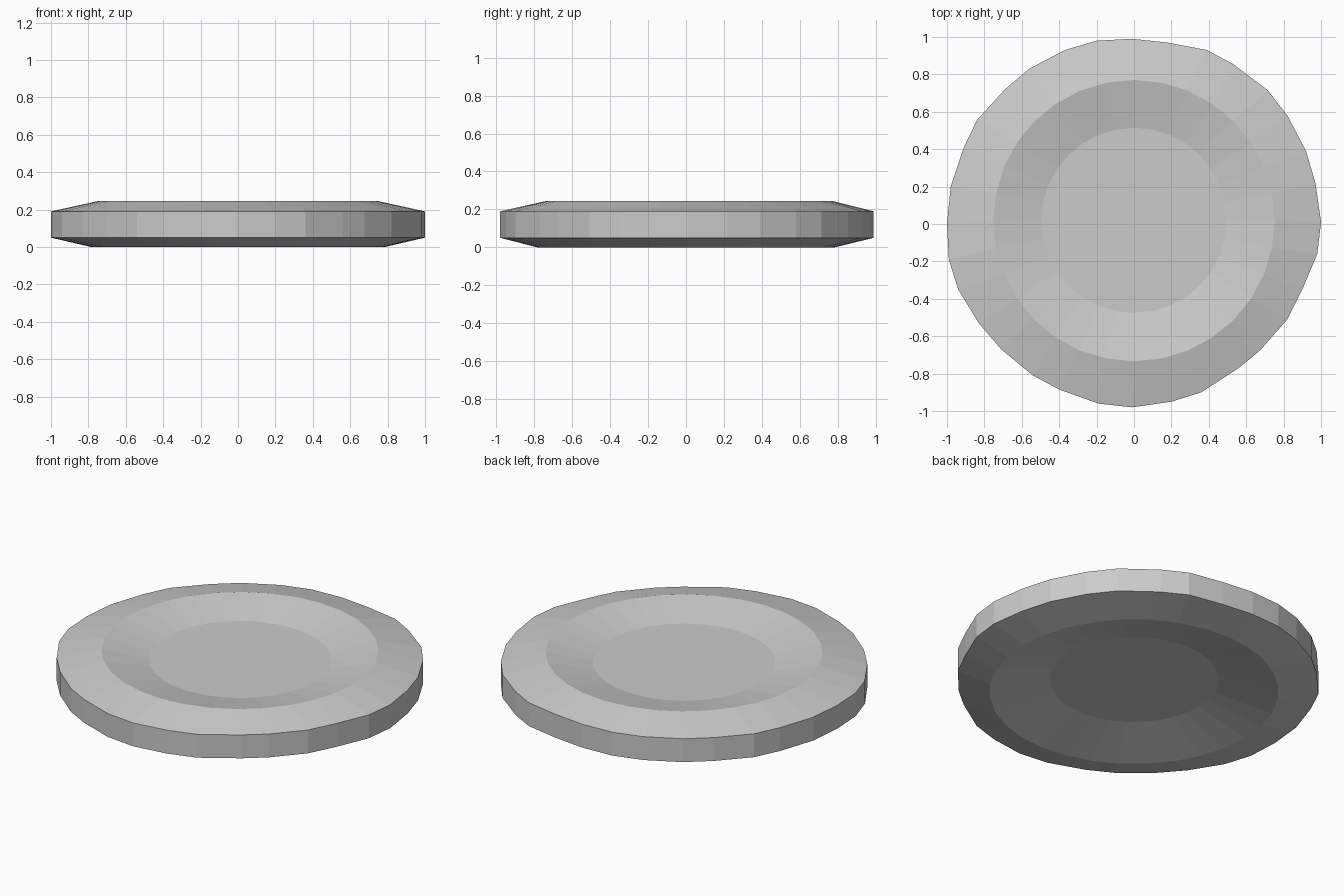
import bpy, bmesh
from math import cos, sin, tau

if "Cube" in bpy.data.objects:
    bpy.data.objects.remove(bpy.data.objects["Cube"])

SIDES = 32

# Slightly uneven outer outline, counter-clockwise from +x
OUTLINE = [
    (1.0, 0.01), (.97, .22), (.92, .39), (.82, .58), (.715, .715), (.53, .855), (.39, .93), (.18, .97),
    (-.01, .99), (-.20, .98), (-.37, .93), (-.56, .83), (-.69, .72), (-.84, .555), (-.91, .41), (-.98, .20),
    (-1.0, 0), (-.99, -.19), (-.94, -.35), (-.83, -.53), (-.71, -.67), (-.54, -.81), (-.40, -.885), (-.19, -.96),
    (-.01, -.98), (.20, -.95), (.36, -.90), (.56, -.77), (.675, -.675), (.82, -.51), (.90, -.35), (.98, -.16)]


def circle(radius, z, cy=0.0):
    return [(radius * cos(tau * i / SIDES), cy + radius * sin(tau * i / SIDES), z)
            for i in range(SIDES)]


def rim(z):
    return [(x, y, z) for x, y in OUTLINE]


# Rings from the bottom recess, around the edge, to the top recess
rings = [
    circle(.46, .075),
    circle(.785, 0),
    rim(.05),
    rim(.19),
    circle(.752, .245, .018),
    circle(.495, .19, .02),
]

bm = bmesh.new()
loops = [[bm.verts.new(p) for p in ring] for ring in rings]
for low, high in zip(loops, loops[1:]):
    for i in range(SIDES):
        j = (i + 1) % SIDES
        bm.faces.new((low[i], low[j], high[j], high[i]))

# Flat floors of the two recesses
bm.faces.new(loops[0][::-1])
bm.faces.new(loops[-1])
bmesh.ops.recalc_face_normals(bm, faces=bm.faces)

mesh = bpy.data.meshes.new("dished_disc")
bm.to_mesh(mesh)
bm.free()
bpy.context.collection.objects.link(bpy.data.objects.new("dished_disc", mesh))
